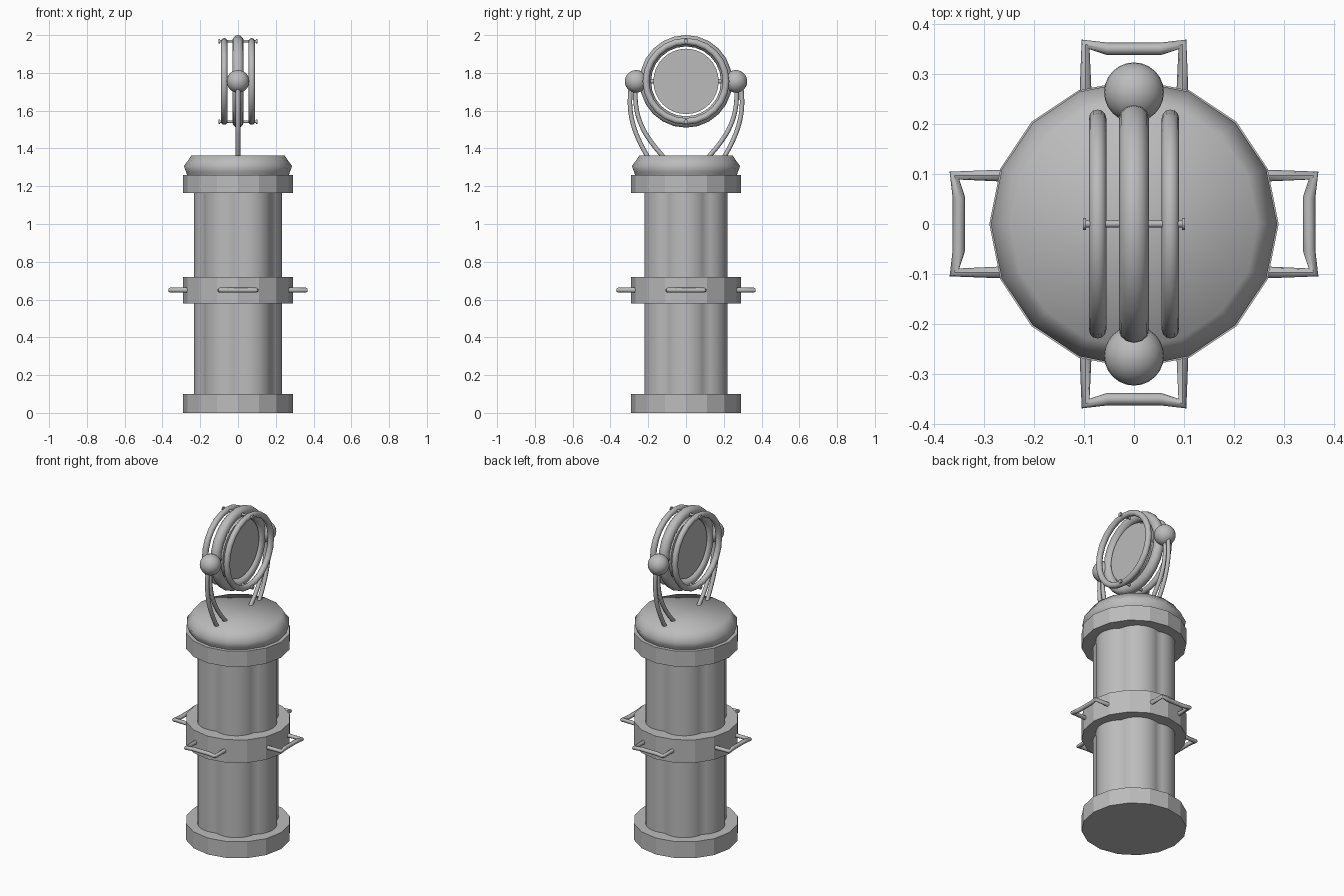
import bpy, bmesh, math
from math import sin, cos, pi, radians
from mathutils import Matrix

cube = bpy.data.objects.get("Cube")
if cube:
    bpy.data.objects.remove(cube, do_unlink=True)

grey = bpy.data.materials.new("plain grey")
grey.use_nodes = True
grey.diffuse_color = (0.5, 0.5, 0.5, 1)
grey.node_tree.nodes["Principled BSDF"].inputs["Base Color"].default_value = (0.5, 0.5, 0.5, 1)


def finish(obj, name, angle=None):
    obj.name = name
    obj.data.materials.append(grey)
    if angle:
        bpy.ops.object.select_all(action="DESELECT")
        obj.select_set(True)
        bpy.context.view_layer.objects.active = obj
        bpy.ops.object.shade_smooth_by_angle(angle=radians(angle))
    return obj


def from_bmesh(bm, name, angle=None):
    bmesh.ops.recalc_face_normals(bm, faces=bm.faces)
    mesh = bpy.data.meshes.new(name)
    bm.to_mesh(mesh)
    bm.free()
    obj = bpy.data.objects.new(name, mesh)
    bpy.context.collection.objects.link(obj)
    return finish(obj, name, angle)


def loft(name, rings, angle=None):
    """Skin a stack of equal-length point rings and close both ends."""
    bm = bmesh.new()
    loops = [[bm.verts.new(p) for p in ring] for ring in rings]
    n = len(loops[0])
    for a, b in zip(loops, loops[1:]):
        for i in range(n):
            j = (i + 1) % n
            bm.faces.new((a[i], a[j], b[j], b[i]))
    bm.faces.new(loops[0])
    bm.faces.new(loops[-1])
    return from_bmesh(bm, name, angle)


def polygon(r, z, sides=16):
    return [(r * cos(2 * pi * i / sides), r * sin(2 * pi * i / sides), z) for i in range(sides)]


def rod(name, axis, center, r, length, sides=12):
    bm = bmesh.new()
    turn = Matrix.Rotation(pi / 2, 4, "Y" if axis == "x" else "X")
    bmesh.ops.create_cone(bm, cap_ends=True, segments=sides, radius1=r, radius2=r,
                          depth=length, matrix=Matrix.Translation(center) @ turn)
    return from_bmesh(bm, name, 40)


def hoop(name, x, major, minor):
    bpy.ops.mesh.primitive_torus_add(major_radius=major, minor_radius=minor, major_segments=24,
                                     minor_segments=12, location=(x, 0, HUB), rotation=(0, pi / 2, 0))
    return finish(bpy.context.object, name, 60)


def tube(name, points, r, kind="POLY"):
    curve = bpy.data.curves.new(name, "CURVE")
    curve.dimensions = "3D"
    curve.bevel_depth = r
    curve.bevel_resolution = 2
    curve.use_fill_caps = True
    spline = curve.splines.new(kind)
    if kind == "BEZIER":
        spline.bezier_points.add(len(points) - 1)
        for bp, p in zip(spline.bezier_points, points):
            bp.co = p
            bp.handle_left_type = bp.handle_right_type = "AUTO"
        spline.resolution_u = 4
    else:
        spline.points.add(len(points) - 1)
        for sp, p in zip(spline.points, points):
            sp.co = (*p, 1)
    obj = bpy.data.objects.new(name, curve)
    bpy.context.collection.objects.link(obj)
    bpy.ops.object.select_all(action="DESELECT")
    obj.select_set(True)
    bpy.context.view_layer.objects.active = obj
    bpy.ops.object.convert(target="MESH")
    return finish(bpy.context.object, name, 50)


HUB = 1.755  # height of the ring centre

# Fluted column: six merged round lobes
LOBES, STEPS, OFFSET, LOBE_R = 6, 10, 0.1, 0.133


def lobed(z):
    ring = []
    for i in range(LOBES * STEPS):
        t = 2 * pi * i / (LOBES * STEPS)
        off = (t + pi / LOBES) % (2 * pi / LOBES) - pi / LOBES
        r = OFFSET * cos(off) + math.sqrt(LOBE_R ** 2 - (OFFSET * sin(off)) ** 2)
        ring.append((r * cos(t), r * sin(t), z))
    return ring


loft("fluted_column", [lobed(0.05), lobed(1.2)], 60)

# Faceted collars
for name, low, high in (("base_collar", 0, 0.1), ("middle_collar", 0.58, 0.72), ("top_collar", 1.165, 1.26)):
    loft(name, [polygon(0.29, low), polygon(0.29, high)])

# Rounded cap
cap_profile = [(0.265, 1.25), (0.275, 1.275), (0.287, 1.307), (0.265, 1.335), (0.248, 1.362)]
loft("cap", [polygon(r, z) for r, z in cap_profile], 65)

# Four carrying handles around the middle collar
half = [(0.25, 0.097), (0.36, 0.097), (0.351, 0.052)]
path = half + [(x, -y) for x, y in reversed(half)]
for k, side in enumerate(("left", "back", "right", "front")):
    turn = Matrix.Rotation(k * pi / 2, 3, "Z")
    tube(side + "_handle", [tuple(turn @ Matrix.Translation((x, y, 0.65)).translation) for x, y in path], 0.0125)

# Rings and the disc they hold
hoop("main_ring", 0, 0.215, 0.03)
for s, side in ((1, "left"), (-1, "right")):
    hoop(side + "_ring", s * 0.073, 0.212, 0.0175)
rod("disc", "x", (0, 0, HUB), 0.173, 0.04, 32)

# Bolts through the rings, with heads
for s, place in ((1, "upper"), (-1, "lower")):
    z = HUB + s * 0.213
    rod(place + "_bolt", "x", (0, 0, z), 0.007, 0.2)
    for e in (1, -1):
        rod(place + "_bolt_head", "x", (e * 0.099, 0, z), 0.012, 0.006)

# Disc pins, pivot balls and curved support arms
inner = [(0.268, 1.72), (0.264, 1.62), (0.235, 1.52), (0.185, 1.435), (0.115, 1.35)]
outer = [(0.293, 1.72), (0.296, 1.62), (0.278, 1.52), (0.245, 1.435), (0.2, 1.35)]
for s, side in ((1, "back"), (-1, "front")):
    rod(side + "_disc_pin", "y", (0, s * 0.18, HUB), 0.012, 0.05)
    bpy.ops.mesh.primitive_uv_sphere_add(segments=24, ring_count=14, radius=0.06, location=(0, s * 0.264, HUB))
    finish(bpy.context.object, side + "_pivot_ball", 60)
    for label, pts in (("inner", inner), ("outer", outer)):
        tube(f"{side}_{label}_arm", [(0, s * y, z) for y, z in pts], 0.012, "BEZIER")
